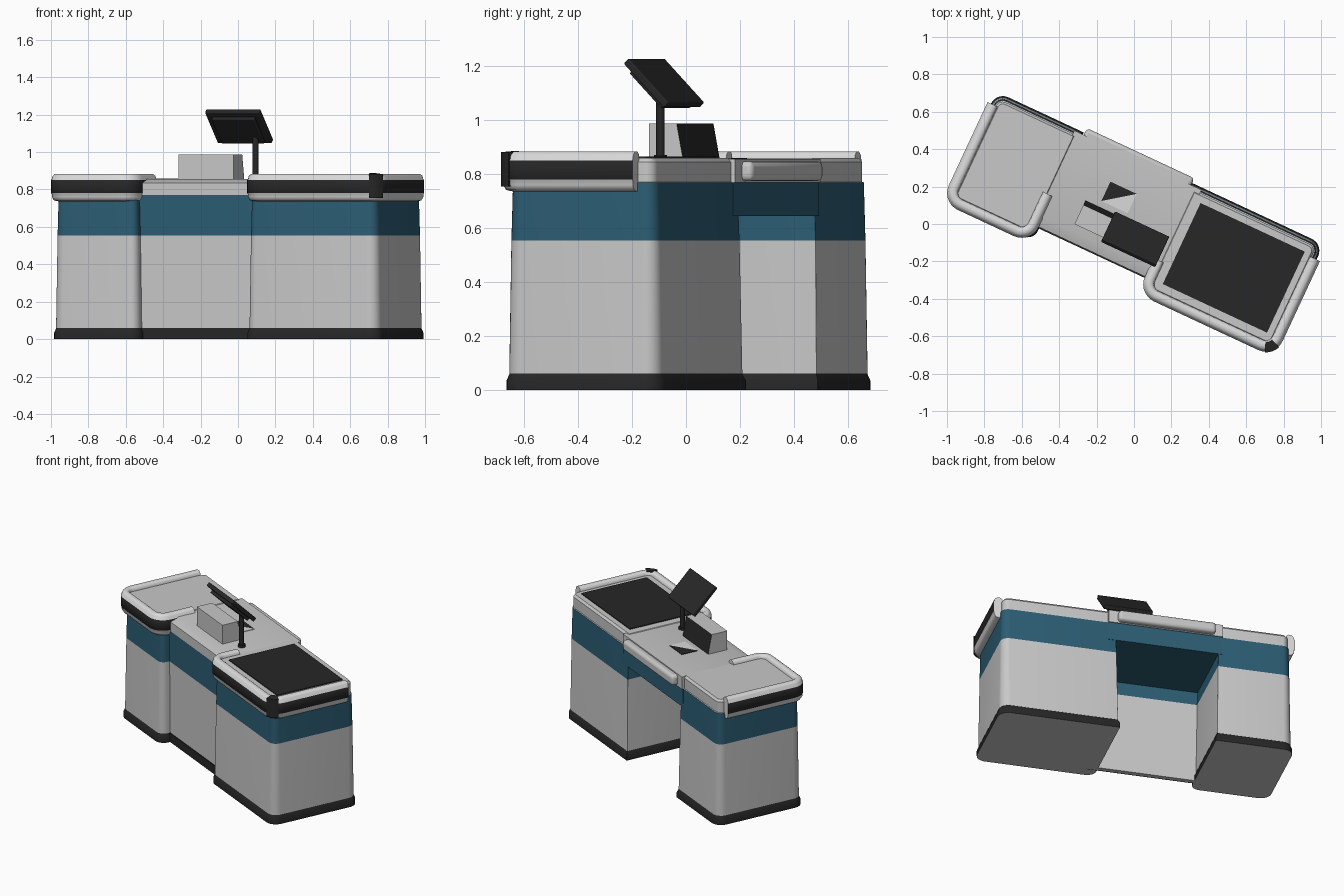
import bpy, bmesh
from math import radians, sin, cos
from mathutils import Matrix, Vector

if "Cube" in bpy.data.objects:
    bpy.data.objects.remove(bpy.data.objects["Cube"])

TURN = radians(-25)   # the whole counter stands at an angle


def material(name, r, g, b):
    m = bpy.data.materials.new(name)
    m.use_nodes = True
    m.diffuse_color = (r, g, b, 1)
    m.node_tree.nodes["Principled BSDF"].inputs["Base Color"].default_value = (r, g, b, 1)
    return m


GREY = material("light grey", 0.58, 0.58, 0.58)
WHITE = material("rim white", 0.7, 0.7, 0.7)
BLUE = material("petrol blue", 0.025, 0.11, 0.175)
BLACK = material("soft black", 0.02, 0.02, 0.02)
PALETTE = [GREY, WHITE, BLUE, BLACK]


def finish(name, bm, smooth=35, bevel=0):
    bmesh.ops.recalc_face_normals(bm, faces=bm.faces)
    mesh = bpy.data.meshes.new(name)
    for m in PALETTE:
        mesh.materials.append(m)
    bm.to_mesh(mesh)
    bm.free()
    mesh.shade_smooth()
    mesh.set_sharp_from_angle(angle=radians(smooth))
    ob = bpy.data.objects.new(name, mesh)
    ob.rotation_euler.z = TURN
    bpy.context.collection.objects.link(ob)
    if bevel:
        mod = ob.modifiers.new("soft edges", "BEVEL")
        mod.width, mod.segments = bevel, 3
    return ob


def arc(cx, cy, r, a0, a1, n=7):
    return [(cx + r * cos(radians(a0 + (a1 - a0) * i / n)),
             cy + r * sin(radians(a0 + (a1 - a0) * i / n))) for i in range(n + 1)]


def corner(rect, k, r, inset):
    """Rounded corner k: 0 back left, 1 front left, 2 front right, 3 back right."""
    u0, u1, v0, v1 = rect
    rr = max(r - inset, 0.002)
    d = inset + rr
    cx = u0 + d if k < 2 else u1 - d
    cy = v0 + d if k in (1, 2) else v1 - d
    return arc(cx, cy, rr, 90 + 90 * k, 180 + 90 * k)


def rounded(rect, radii, inset):
    return [p for k in range(4) for p in corner(rect, k, radii[k], inset)]


def loft(name, rings, mats, caps=(GREY, GREY), rail=False, **kw):
    """Skin (points, z) rings. A rail is an open path with a closed section."""
    bm = bmesh.new()
    rows = [[bm.verts.new((x, y, z)) for x, y in pts] for pts, z in rings]
    n = len(rows[0])
    for i in range(len(rows) if rail else len(rows) - 1):
        a, b = rows[i], rows[(i + 1) % len(rows)]
        for j in range(n - 1 if rail else n):
            f = bm.faces.new((a[j], a[(j + 1) % n], b[(j + 1) % n], b[j]))
            f.material_index = PALETTE.index(mats[i])
    ends = ([r[0] for r in rows], [r[-1] for r in rows]) if rail else (rows[0], rows[-1])
    for ring, m in zip(ends, caps):
        bm.faces.new(ring).material_index = PALETTE.index(m)
    return finish(name, bm, **kw)


def box(name, lo, hi, mat, bevel=0, place=Matrix()):
    lo, hi = Vector(lo), Vector(hi)
    bm = bmesh.new()
    bmesh.ops.create_cube(bm, size=1, matrix=place @ Matrix.Translation((lo + hi) / 2)
                          @ Matrix.Diagonal((*(hi - lo), 1)))
    for f in bm.faces:
        f.material_index = PALETTE.index(mat)
    return finish(name, bm, bevel=bevel)


def cylinder(name, x, y, r, z0, z1, mat):
    return loft(name, [(arc(x, y, r, 0, 345, 23), z) for z in (z0, z1)], [mat], (mat, mat))


# Two pedestals: plinth, banded body, top
def pedestal(side, u0, u1, radii):
    rect = (u0, u1, -0.31, 0.33)
    loft(side + "_plinth",
         [(rounded(rect, radii, i), z) for i, z in ((0, 0), (0, 0.035), (0.012, 0.062))],
         [BLACK] * 2, (GREY, BLACK))
    profile = ((0.010, 0.06), (0.018, 0.555), (0.024, 0.77), (0.030, 0.772),
               (0.030, 0.845), (0.042, 0.86))
    loft(side + "_pedestal", [(rounded(rect, radii, i), z) for i, z in profile],
         [GREY, BLUE, GREY, GREY, GREY])


pedestal("right", -0.965, -0.45, (0.07, 0.07, 0.06, 0.002))
pedestal("left", 0.18, 0.965, (0.002, 0.06, 0.07, 0.07))


# Wrap-around bumper rails with a black band between two pale beads
SECTION = ((0.045, 0.735), (0.015, 0.742), (0.004, 0.76), (0.004, 0.776), (0, 0.78),
           (0, 0.852), (0.004, 0.856), (0.008, 0.872), (0.022, 0.884), (0.045, 0.884),
           (0.056, 0.874), (0.06, 0.855))


def bumper(side, u0, u1, start, end):
    rect = (u0, u1, -0.33, 0.33)
    rings = [([(u0 + i, start)] + corner(rect, 1, 0.1, i) + corner(rect, 2, 0.1, i)
              + [(u1 - i, end)], z) for i, z in SECTION]
    mats = [BLACK if s[1] == 0.78 else WHITE for s in SECTION]
    loft(side + "_bumper", rings, mats, (WHITE, WHITE), rail=True, smooth=50)


bumper("right", -0.985, -0.455, 0.26, -0.05)
bumper("left", 0.172, 0.985, -0.12, 0.24)

# Black guard on the outer front corner
guard = [(arc(0.885, -0.23, r, 292, 338), z)
         for r, z in ((0.05, 0.755), (0.104, 0.755), (0.104, 0.882), (0.05, 0.887))]
loft("corner_guard", guard, [BLACK] * 4, (BLACK, BLACK), rail=True)


# Middle section: front panel, kick strip, blue beam over the knee space, worktop
def rect_points(u0, u1, v0, v1):
    return [(u0, v0), (u1, v0), (u1, v1), (u0, v1)]


panel = rect_points(-0.5, 0.25, -0.23, -0.2)
loft("front_panel", [(panel, z) for z in (0, 0.555, 0.66)], [GREY, BLUE])
box("kick_strip", (-0.5, -0.237, 0), (0.25, -0.225, 0.06), BLACK)
box("knee_beam", (-0.5, -0.23, 0.645), (0.25, 0.312, 0.77), BLUE)
loft("middle_worktop",
     [(rect_points(-0.5, 0.25, v0, 0.318), z)
      for v0, z in ((-0.23, 0.77), (-0.23, 0.835), (-0.17, 0.856))], [GREY, GREY])
box("back_ledge", (-0.445, 0.28, 0.775), (0.19, 0.358, 0.848), GREY, bevel=0.02)

# Conveyor belt and scanner plate
box("conveyor_belt", (0.275, -0.226, 0.855), (0.89, 0.252, 0.866), BLACK)
scanner = rect_points(-0.21, -0.055, 0.038, 0.152)
for name, keep, mat in (("scanner_dark_half", (0, 2, 3), BLACK),
                        ("scanner_pale_half", (0, 1, 2), WHITE)):
    loft(name, [([scanner[k] for k in keep], z) for z in (0.853, 0.86)], [mat], (mat, mat))

# Till box with a dark, slightly sloped operator side
till = loft("till_box", [(rect_points(-0.288, 0.035, -0.135, v1), z)
                         for v1, z in ((0.005, 0.85), (-0.022, 0.988))], [GREY])
for f in till.data.polygons:
    if f.normal.y > 0.8:
        f.material_index = PALETTE.index(BLACK)

# Monitor on a post, tilted towards the operator
tilt = Matrix.Translation((0.04, -0.073, 1.137)) @ Matrix.Rotation(radians(-45), 4, "X")
box("monitor", (-0.16, -0.116, -0.012), (0.16, 0.116, 0.016), BLACK, 0.005, tilt)
box("monitor_back", (-0.125, -0.085, -0.032), (0.125, 0.1, -0.01), BLACK, 0.005, tilt)
cylinder("monitor_post", 0.126, -0.046, 0.016, 0.85, 1.1, BLACK)
cylinder("post_foot", 0.126, -0.046, 0.024, 0.85, 0.872, BLACK)
